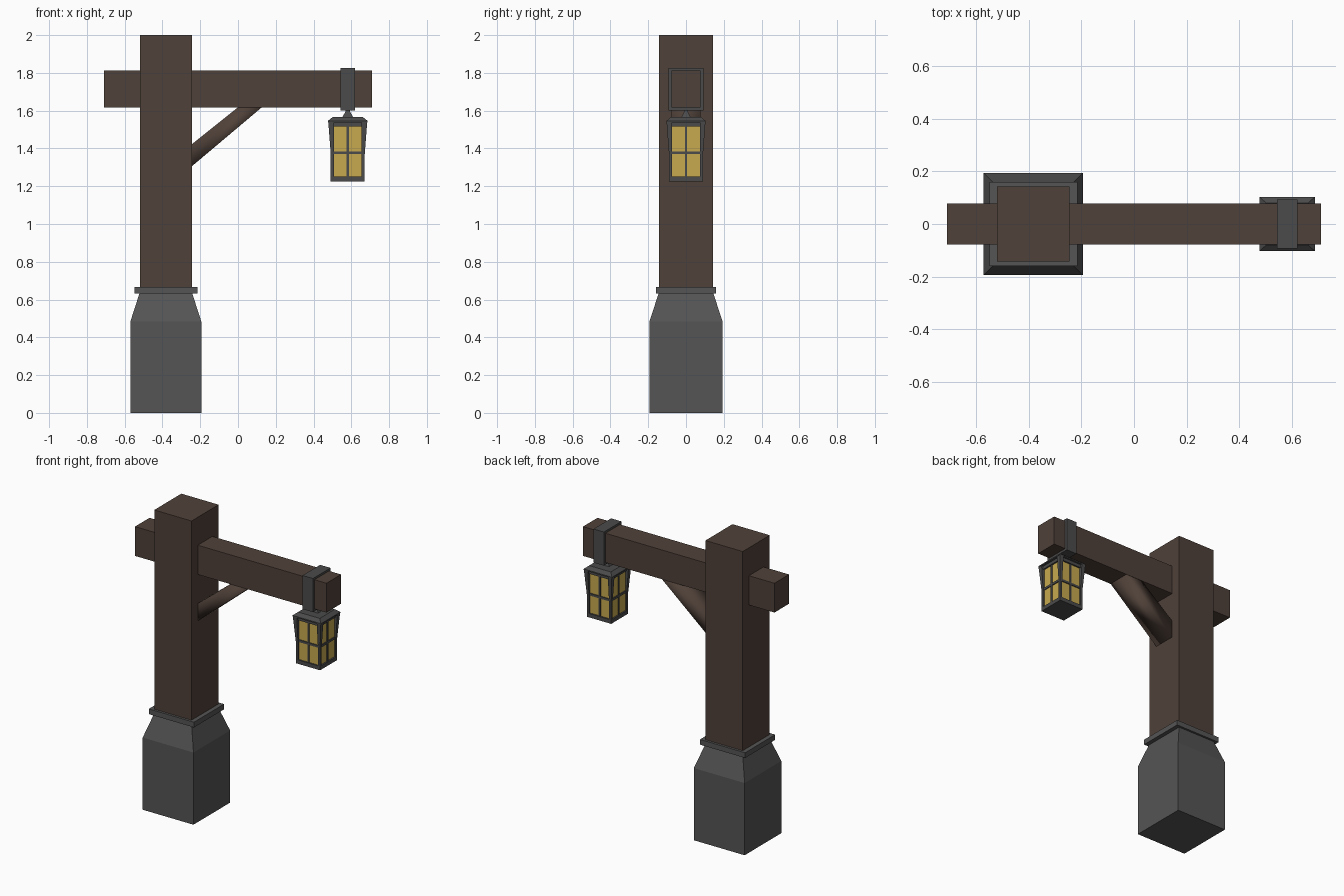
import bpy, bmesh
from mathutils import Vector

if "Cube" in bpy.data.objects:
    bpy.data.objects.remove(bpy.data.objects["Cube"])


def material(name, rgb):
    m = bpy.data.materials.new(name)
    m.diffuse_color = (*rgb, 1)
    m.use_nodes = True
    m.node_tree.nodes["Principled BSDF"].inputs["Base Color"].default_value = m.diffuse_color
    return m


WOOD = material("wood", (0.08, 0.053, 0.041))
STONE = material("stone", (0.09, 0.09, 0.09))
METAL = material("metal", (0.07, 0.07, 0.07))
GLASS = material("glass", (0.58, 0.40, 0.08))


def finish(bm, name, mat):
    bmesh.ops.recalc_face_normals(bm, faces=bm.faces)
    me = bpy.data.meshes.new(name)
    bm.to_mesh(me)
    bm.free()
    me.materials.append(mat)
    ob = bpy.data.objects.new(name, me)
    bpy.context.collection.objects.link(ob)
    return ob


def loft(name, rings, mat):
    """Stack rectangles given as (x0, x1, y0, y1, z) and cap both ends."""
    bm = bmesh.new()
    loops = [[bm.verts.new(c) for c in ((x0, y0, z), (x1, y0, z), (x1, y1, z), (x0, y1, z))]
             for x0, x1, y0, y1, z in rings]
    for a, b in zip(loops, loops[1:]):
        for i in range(4):
            j = (i + 1) % 4
            bm.faces.new((a[i], a[j], b[j], b[i]))
    bm.faces.new(loops[0])
    bm.faces.new(loops[-1])
    return finish(bm, name, mat)


def tower(name, cx, rings, mat):
    """Centred stack of rectangles given as (half x, half y, z)."""
    return loft(name, [(cx - hx, cx + hx, -hy, hy, z) for hx, hy, z in rings], mat)


def box(name, x0, x1, y0, y1, z0, z1, mat):
    return loft(name, [(x0, x1, y0, y1, z0), (x0, x1, y0, y1, z1)], mat)


PX = -0.382   # post axis
LX = 0.581    # lantern axis

# Stone footing, collar and post
tower("stone_base", PX, [(0.188, 0.194, 0), (0.188, 0.194, 0.483), (0.139, 0.144, 0.635)], STONE)
tower("base_collar", PX, [(0.167, 0.159, 0.632), (0.167, 0.159, 0.667)], STONE)
tower("post", PX, [(0.138, 0.143, 0.6), (0.138, 0.143, 2.0)], WOOD)

# Cross beam
box("beam", -0.709, 0.709, -0.077, 0.077, 1.617, 1.813, WOOD)

# Diagonal brace, ends buried in post and beam
bm = bmesh.new()
profile = [(-0.27, 1.284), (0.149, 1.637), (0.024, 1.637), (-0.27, 1.402)]
face = bm.faces.new([bm.verts.new((x, -0.076, z)) for x, z in profile])
ext = bmesh.ops.extrude_face_region(bm, geom=[face])
bmesh.ops.translate(bm, vec=Vector((0, 0.152, 0)),
                    verts=[v for v in ext["geom"] if isinstance(v, bmesh.types.BMVert)])
brace = finish(bm, "brace", WOOD)
for p in brace.data.polygons:
    p.use_smooth = True

# Metal strap wrapped round the beam
for s, n in ((-1, "front"), (1, "back")):
    y0, y1 = sorted((s * 0.076, s * 0.093))
    box("strap_" + n, 0.543, 0.62, y0, y1, 1.602, 1.827, METAL)
box("strap_top", 0.543, 0.62, -0.076, 0.076, 1.811, 1.827, METAL)
box("strap_bottom", 0.543, 0.62, -0.076, 0.076, 1.602, 1.619, METAL)

# Lantern hanger, roof and floor
tower("lantern_hanger", LX, [(0.03, 0.026, 1.563), (0.012, 0.01, 1.595), (0.012, 0.01, 1.605)], METAL)
tower("lantern_roof", LX, [(0.105, 0.103, 1.538), (0.105, 0.103, 1.546), (0.08, 0.08, 1.566)], METAL)
tower("lantern_floor", LX, [(0.09, 0.09, 1.225), (0.09, 0.09, 1.251)], METAL)
tower("lantern_top_rail", LX, [(0.09, 0.09, 1.517), (0.09, 0.09, 1.54)], METAL)
tower("lantern_glass", LX, [(0.08, 0.08, 1.245), (0.08, 0.08, 1.52)], GLASS)

# Corner posts flaring out under the roof
for sx in (-1, 1):
    for sy in (-1, 1):
        rings = []
        for h, z in ((0.09, 1.245), (0.09, 1.37), (0.103, 1.54)):
            x0, x1 = sorted((LX + sx * 0.074, LX + sx * h))
            y0, y1 = sorted((sy * 0.074, sy * h))
            rings.append((x0, x1, y0, y1, z))
        loft("lantern_corner_post", rings, METAL)

# Glazing bars on all four sides
tower("glazing_rail", LX, [(0.086, 0.086, 1.37), (0.086, 0.086, 1.385)], METAL)
box("glazing_bar_x", LX - 0.086, LX + 0.086, -0.006, 0.006, 1.245, 1.52, METAL)
box("glazing_bar_y", LX - 0.006, LX + 0.006, -0.086, 0.086, 1.245, 1.52, METAL)
